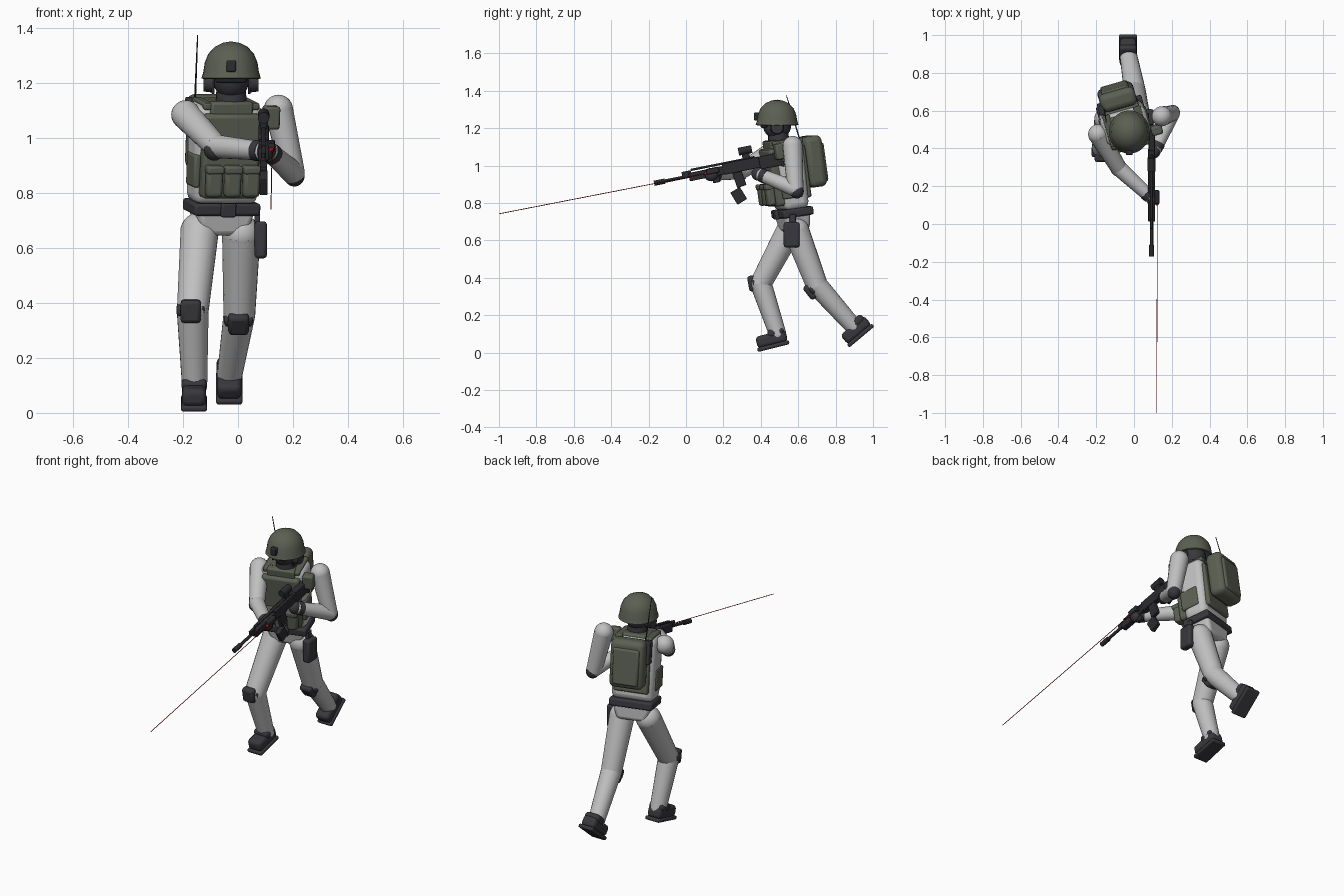
import bpy, bmesh
from math import radians, sin, cos, pi
from mathutils import Vector, Matrix

if "Cube" in bpy.data.objects:
    bpy.data.objects.remove(bpy.data.objects["Cube"], do_unlink=True)


def material(name, r, g, b):
    m = bpy.data.materials.new(name)
    m.use_nodes = True
    m.diffuse_color = (r, g, b, 1)
    m.node_tree.nodes["Principled BSDF"].inputs["Base Color"].default_value = (r, g, b, 1)
    return m


GREY = material("light_grey_cloth", 0.53, 0.53, 0.53)
OLIVE = material("olive_gear", 0.105, 0.115, 0.085)
DARK = material("dark_padding", 0.04, 0.04, 0.047)
GUN = material("gunmetal", 0.025, 0.025, 0.03)
RED = material("red_beam", 0.5, 0.01, 0.01)

parts = []
WORLD = Matrix.Identity(4)


def frame(loc, yaw=0, tilt=0):
    return (Matrix.Translation(loc) @ Matrix.Rotation(radians(yaw), 4, "Z")
            @ Matrix.Rotation(radians(tilt), 4, "X"))


def finish(name, bm, mat, matrix=WORLD):
    bmesh.ops.recalc_face_normals(bm, faces=bm.faces)
    me = bpy.data.meshes.new(name)
    bm.to_mesh(me)
    bm.free()
    me.materials.append(mat)
    ob = bpy.data.objects.new(name, me)
    bpy.context.collection.objects.link(ob)
    ob.matrix_world = matrix
    parts.append(ob)
    return ob


def block(name, base, loc, size, mat, tilt=0, taper=(1, 1), bevel=0.01):
    """Bevelled box; taper scales its bottom in x and y."""
    bm = bmesh.new()
    bmesh.ops.create_cube(bm, size=1)
    for v in bm.verts:
        if v.co.z < 0:
            v.co.x *= taper[0]
            v.co.y *= taper[1]
        v.co = Vector(v.co[i] * size[i] for i in range(3))
    ob = finish(name, bm, mat, base @ frame(loc, 0, tilt))
    mod = ob.modifiers.new("bevel", "BEVEL")
    mod.width = bevel
    mod.segments = 3 if bevel > 0.015 else 2
    return ob


def ball(name, loc, size, mat, base=WORLD):
    bm = bmesh.new()
    bmesh.ops.create_uvsphere(bm, u_segments=24, v_segments=14, radius=1)
    return finish(name, bm, mat, base @ Matrix.Translation(loc) @ Matrix.Diagonal((*size, 1)))


def tube(name, a, b, r1, r2, mat, base=WORLD, sides=20):
    a, b = Vector(a), Vector(b)
    bm = bmesh.new()
    bmesh.ops.create_cone(bm, cap_ends=True, segments=sides, radius1=r1, radius2=r2,
                          depth=(b - a).length)
    turn = (b - a).to_track_quat("Z", "Y").to_matrix().to_4x4()
    return finish(name, bm, mat, base @ Matrix.Translation((a + b) / 2) @ turn)


def limb(name, points, radii):
    """Two tapered segments with rounded joints."""
    for i, seg in enumerate(("upper", "lower")):
        tube(f"{name}_{seg}", points[i], points[i + 1], radii[i], radii[i + 1], GREY)
    for p, r, joint in zip(points, radii, ("root", "middle", "end")):
        ball(f"{name}_{joint}", p, (r, r, r), GREY)


# Torso, leaning forward and turned a little
T = frame((-0.06, 0.57, 0.74), 16, 8)
block("torso", T, (0, 0, 0.21), (0.25, 0.165, 0.37), GREY, taper=(0.98, 0.85), bevel=0.035)
block("pelvis", T, (0, 0, -0.04), (0.225, 0.15, 0.1), GREY, taper=(0.75, 0.85), bevel=0.02)
block("belt", T, (0, 0, 0.01), (0.25, 0.17, 0.045), DARK)
block("buckle", T, (0, -0.09, 0.01), (0.055, 0.025, 0.05), DARK, bevel=0.006)

# Vest with pouches and collar
block("vest_front", T, (0, -0.08, 0.21), (0.215, 0.065, 0.31), OLIVE, bevel=0.015)
block("vest_back", T, (0, 0.075, 0.22), (0.2, 0.035, 0.28), OLIVE)
block("vest_collar_front", T, (0, -0.07, 0.375), (0.16, 0.045, 0.065), OLIVE)
block("vest_collar", T, (0, -0.005, 0.385), (0.15, 0.14, 0.04), OLIVE)
for i in (-1, 0, 1):
    block("magazine_pouch", T, (i * 0.07, -0.13, 0.12), (0.06, 0.045, 0.11), OLIVE, bevel=0.012)
    block("pouch_flap", T, (i * 0.07, -0.132, 0.165), (0.064, 0.05, 0.03), OLIVE, bevel=0.008)
for s in (-1, 1):
    block("shoulder_strap", T, (s * 0.085, 0, 0.39), (0.04, 0.17, 0.025), OLIVE, bevel=0.006)
    block("side_panel", T, (s * 0.118, -0.02, 0.15), (0.025, 0.11, 0.12), OLIVE, bevel=0.008)
block("shoulder_pouch", frame((0.12, 0.5, 1.075), 16, 8), (0, 0, 0), (0.06, 0.05, 0.085), OLIVE)

# Backpack and antenna
block("backpack", T, (0, 0.145, 0.265), (0.195, 0.1, 0.275), OLIVE, bevel=0.03)
block("backpack_pocket", T, (0, 0.19, 0.255), (0.15, 0.03, 0.21), OLIVE, bevel=0.012)
block("radio", T, (-0.1, 0.115, 0.33), (0.03, 0.05, 0.13), DARK, bevel=0.006)
tube("antenna", (-0.158, 0.62, 1.1), (-0.147, 0.537, 1.375), 0.004, 0.002, GUN, sides=8)

# Head
H = frame((-0.025, 0.487, 1.24))
ball("head", (0, 0, -0.025), (0.066, 0.075, 0.075), DARK, H)
tube("neck", (0, 0.01, -0.13), (0, 0.005, -0.04), 0.058, 0.052, DARK, H)
block("goggles", H, (0, -0.07, -0.02), (0.115, 0.04, 0.04), GUN, bevel=0.012)
for s in (-1, 1):
    tube("ear_cup", (s * 0.068, 0, -0.038), (s * 0.1, 0, -0.038), 0.036, 0.032, DARK, H)
    block("chin_strap", H, (s * 0.066, -0.02, -0.05), (0.01, 0.02, 0.06), GUN, bevel=0.003)

# Helmet, turned from a half profile
profile = [(0.03, 0.107), (0.06, 0.092), (0.083, 0.067), (0.096, 0.035), (0.101, 0.002),
           (0.108, -0.022), (0.1, -0.025), (0.09, 0)]
bm = bmesh.new()
top = bm.verts.new((0, 0, 0.112))
rings = [[bm.verts.new((r * cos(2 * pi * k / 32), r * 1.06 * sin(2 * pi * k / 32), z))
          for k in range(32)] for r, z in profile]
for k in range(32):
    n = (k + 1) % 32
    bm.faces.new((top, rings[0][k], rings[0][n]))
    for a, b in zip(rings, rings[1:]):
        bm.faces.new((a[k], b[k], b[n], a[n]))
bm.faces.new(rings[-1])
finish("helmet", bm, OLIVE, H)
block("helmet_mount", H, (0, -0.108, 0.022), (0.035, 0.03, 0.042), GUN, bevel=0.005)

# Legs: right one forward, left one trailing
limb("right_leg", [(-0.14, 0.555, 0.66), (-0.165, 0.4, 0.37), (-0.158, 0.49, 0.1)],
     (0.07, 0.058, 0.046))
limb("left_leg", [(0.012, 0.59, 0.65), (0.005, 0.7, 0.36), (-0.03, 0.895, 0.14)],
     (0.07, 0.058, 0.046))
for side, knee, tilt, foot, pitch in (
        ("right", (-0.172, 0.355, 0.37), 10, (-0.16, 0.46, 0.062), 14),
        ("left", (0.002, 0.665, 0.325), 38, (-0.032, 0.915, 0.113), 40)):
    K = frame(knee, 0, tilt)
    block(f"{side}_knee_pad", K, (0, 0, 0), (0.075, 0.045, 0.085), DARK, bevel=0.014)
    block(f"{side}_knee_strap", K, (0, 0.03, 0), (0.105, 0.06, 0.04), DARK, bevel=0.012)
    F = frame(foot, 0, pitch)
    block(f"{side}_boot", F, (0, 0, 0.01), (0.088, 0.165, 0.065), DARK, bevel=0.02)
    block(f"{side}_boot_sole", F, (0, 0, -0.028), (0.095, 0.175, 0.022), DARK, bevel=0.008)
    block(f"{side}_boot_cuff", F, (0, 0.03, 0.04), (0.092, 0.09, 0.045), DARK, bevel=0.018)
block("holster", WORLD, (0.083, 0.565, 0.63), (0.045, 0.085, 0.135), DARK, bevel=0.012)
block("holster_strap", WORLD, (0.07, 0.57, 0.71), (0.02, 0.035, 0.06), DARK, bevel=0.004)

# Arms: right one reaching forward, left one bent at the grip
right_arm = [(-0.19, 0.475, 1.085), (-0.08, 0.295, 0.97), (0.085, 0.145, 0.953)]
left_arm = [(0.147, 0.57, 1.105), (0.2, 0.585, 0.875), (0.115, 0.4, 0.95)]
for side, arm in (("right", right_arm), ("left", left_arm)):
    limb(f"{side}_arm", arm, (0.053, 0.043, 0.034))
    hand = Vector(arm[2])
    fore = (hand - Vector(arm[1])).normalized()
    ball(f"{side}_glove", hand + fore * 0.015, (0.032, 0.038, 0.036), DARK)
    tube(f"{side}_cuff", hand - fore * 0.03, hand, 0.038, 0.036, DARK)
    out = (2 * Vector(arm[1]) - Vector(arm[0]) - hand).normalized()
    ball(f"{side}_elbow_pad", Vector(arm[1]) + out * 0.014, (0.038, 0.038, 0.04), DARK)

# Rifle, pointing slightly down
G = frame((0.093, 0.3, 1.0), 0, 11.4)
for name, loc, size, tilt in (
        ("stock", (0, 0.155, -0.005), (0.034, 0.125, 0.07), 0),
        ("butt_plate", (0, 0.215, -0.008), (0.036, 0.016, 0.082), 0),
        ("receiver", (0, -0.005, 0), (0.038, 0.2, 0.06), 0),
        ("handguard", (0, -0.195, -0.005), (0.036, 0.19, 0.045), 0),
        ("top_rail", (0, -0.1, 0.031), (0.016, 0.35, 0.012), 0),
        ("front_sight", (0, -0.3, 0.015), (0.014, 0.05, 0.03), 0),
        ("optic_mount", (0, 0.03, 0.045), (0.022, 0.04, 0.03), 0),
        ("magazine_top", (0, -0.03, -0.06), (0.026, 0.052, 0.1), 8),
        ("magazine", (0, -0.05, -0.155), (0.028, 0.06, 0.075), 20),
        ("pistol_grip", (0, 0.09, -0.06), (0.03, 0.04, 0.08), 20),
        ("foregrip", (0, -0.15, -0.04), (0.026, 0.04, 0.045), 0),
        ("laser_unit", (0.028, -0.16, 0.004), (0.026, 0.07, 0.03), 0)):
    block(name, G, loc, size, GUN, tilt=tilt, bevel=0.004)
tube("barrel", (0, -0.48, 0), (0, -0.28, 0), 0.009, 0.009, GUN, G, 12)
tube("muzzle", (0, -0.48, 0), (0, -0.42, 0), 0.014, 0.014, GUN, G, 12)
tube("optic", (0, -0.005, 0.076), (0, 0.068, 0.076), 0.021, 0.021, GUN, G, 16)

# Aiming beam
ball("beam_emitter", (0.122, 0.105, 0.957), (0.008, 0.008, 0.008), RED)
tube("beam", (0.124, 0.11, 0.958), (0.12, -1.0, 0.742), 0.002, 0.002, RED, sides=6)

bpy.ops.object.select_all(action="DESELECT")
for ob in parts:
    ob.select_set(True)
bpy.context.view_layer.objects.active = parts[0]
bpy.ops.object.shade_smooth_by_angle(angle=radians(35))
